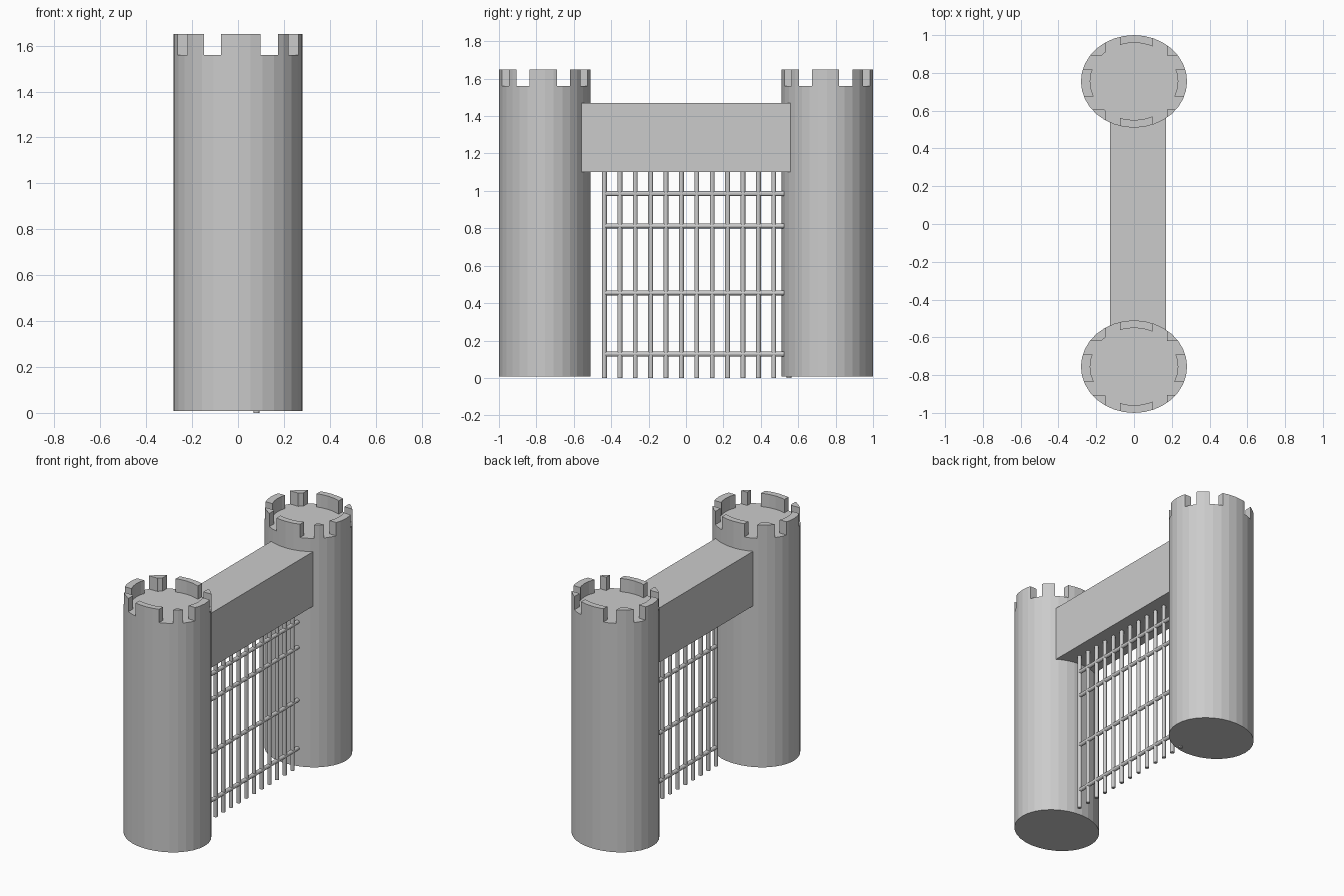
import bpy, math

if "Cube" in bpy.data.objects:
    bpy.data.objects.remove(bpy.data.objects["Cube"])

stone = bpy.data.materials.new("grey stone")
stone.diffuse_color = (0.6, 0.6, 0.6, 1)
stone.use_nodes = True
stone.node_tree.nodes["Principled BSDF"].inputs["Base Color"].default_value = stone.diffuse_color

RX, RY, SIDES = 0.281, 0.245, 32
FLOOR, TOP = 1.56, 1.65


def finish(name):
    ob = bpy.context.object
    ob.name = name
    ob.data.materials.append(stone)
    return ob


def box(name, x0, x1, y0, y1, z0, z1):
    bpy.ops.mesh.primitive_cube_add(size=1, location=((x0 + x1) / 2, (y0 + y1) / 2, (z0 + z1) / 2))
    ob = finish(name)
    ob.scale = (x1 - x0, y1 - y0, z1 - z0)
    bpy.ops.object.transform_apply(location=True, rotation=True, scale=True)
    return ob


def drum(name, rx, ry, y, z0, z1):
    bpy.ops.mesh.primitive_cylinder_add(vertices=SIDES, radius=1, depth=z1 - z0, location=(0, y, (z0 + z1) / 2))
    ob = finish(name)
    ob.scale = (rx, ry, 1)
    bpy.ops.object.transform_apply(location=True, rotation=True, scale=True)
    return ob


def rod(name, length, radius, loc, rot=(0, 0, 0)):
    bpy.ops.mesh.primitive_cylinder_add(vertices=12, radius=radius, depth=length, location=loc, rotation=rot)
    return finish(name)


def cut(target, cutter):
    m = target.modifiers.new("cut", 'BOOLEAN')
    m.operation, m.object, m.solver = 'DIFFERENCE', cutter, 'EXACT'
    bpy.context.view_layer.objects.active = target
    bpy.ops.object.modifier_apply(modifier=m.name)
    bpy.data.objects.remove(cutter, do_unlink=True)


# Two oval towers, each with a battlement ring cut by four straight slots
for side, y in (("front", -0.755), ("back", 0.755)):
    drum(side + "_tower", RX, RY, y, 0.008, FLOOR)
    ring = drum(side + "_battlements", RX, RY, y, FLOOR, TOP)
    cut(ring, drum("hollow", 0.232, 0.205, y, FLOOR - 0.1, TOP + 0.1))
    for a, b in ((-0.148, -0.074), (0.097, 0.174)):
        cut(ring, box("slot", a, b, y - 0.4, y + 0.4, FLOOR - 0.1, TOP + 0.1))
    for a, b in ((-0.15, -0.081), (0.064, 0.136)):
        cut(ring, box("slot", -0.4, 0.4, y + a, y + b, FLOOR - 0.1, TOP + 0.1))

# Wall block over the gateway
box("gate_lintel", -0.127, 0.17, -0.56, 0.56, 1.10, 1.47)

# Portcullis grid
GX = 0.08
for i in range(13):
    rod("upright_bar", 1.1, 0.013, (GX, -0.436 + i * 0.0823, 0.55))
for z in (0.128, 0.455, 0.813, 0.985):
    rod("cross_bar", 0.985, 0.0135, (GX, 0.0595, z), (math.pi / 2, 0, 0))
